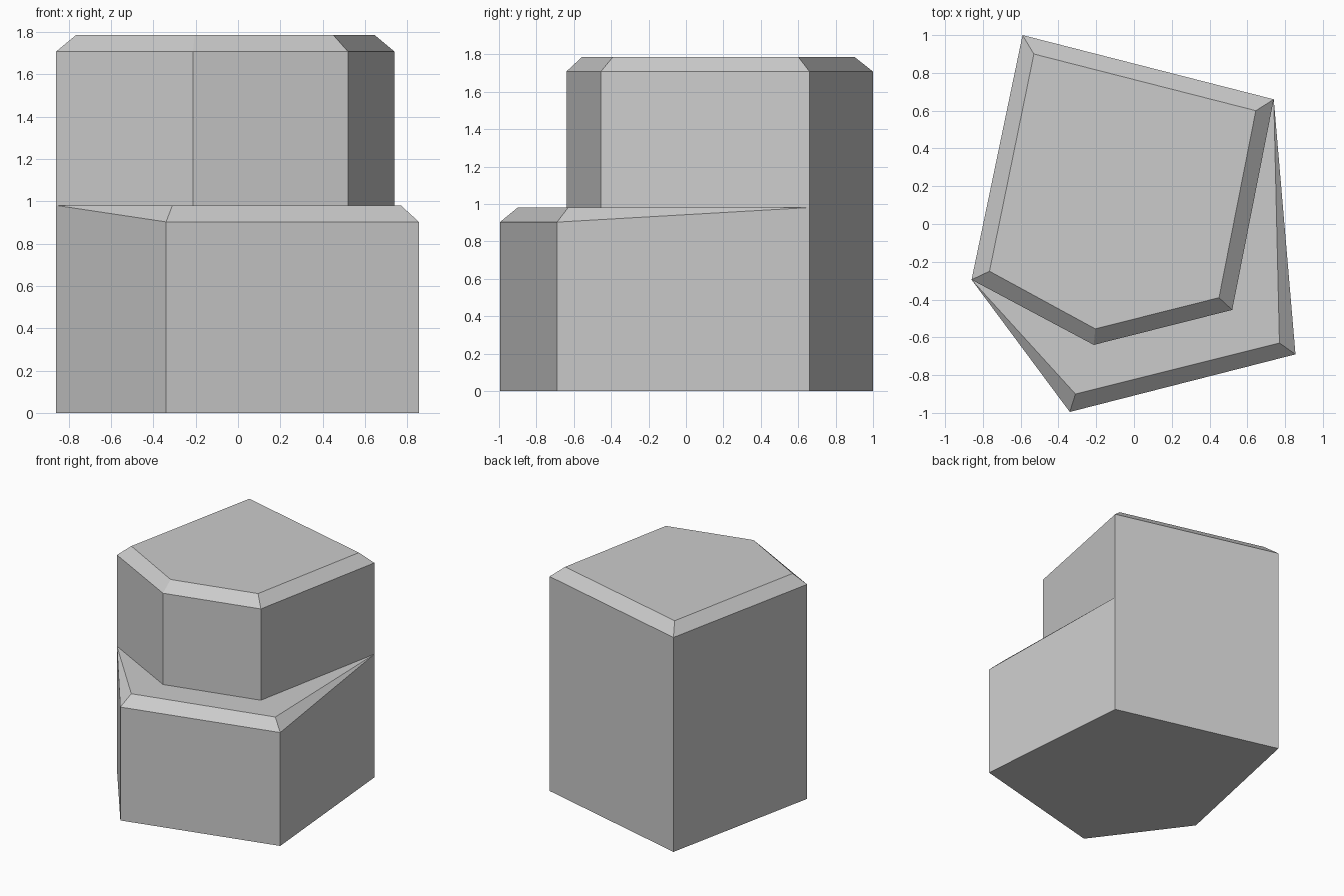
import bpy
import bmesh

cube = bpy.data.objects.get("Cube")
if cube:
    bpy.data.objects.remove(cube)

GROUND, LEDGE_EDGE, LEDGE, EAVE, ROOF = 0, 0.903, 0.981, 1.708, 1.787

# Plan outlines: west, front_right, front_left, east, back corners
west, east, back = (-0.86, -0.295), (0.74, 0.66), (-0.59, 1.0)
base_front = [(-0.34, -0.995), (0.855, -0.69)]
ledge_front = [(-0.31, -0.90), (0.77, -0.63)]
tower_front = [(-0.213, -0.64), (0.52, -0.455)]
roof_plan = [(-0.765, -0.25), (-0.205, -0.555), (0.45, -0.39),
             (0.645, 0.60), (-0.53, 0.90)]

bm = bmesh.new()


def points(plan, z):
    return [bm.verts.new((x, y, z)) for x, y in plan]


def bridge(lower, upper):
    """Join two closed rings of equal length with quads."""
    n = len(lower)
    for i in range(n):
        j = (i + 1) % n
        bm.faces.new((lower[i], lower[j], upper[j], upper[i]))


floor = points([west, *base_front, east, back], GROUND)
eave = points([west, *tower_front, east, back], EAVE)
roof = points(roof_plan, ROOF)
rim = points(base_front, LEDGE_EDGE)
ledge = points(ledge_front, LEDGE)
foot = points(tower_front, LEDGE)
w, e = points([west, east], LEDGE)

# Floor, roof and roof chamfer
bm.faces.new(floor[::-1])
bm.faces.new(roof)
bridge(eave, roof)

# Base walls below the ledge
base_top = [w, *rim, e]
for i in range(3):
    bm.faces.new((floor[i], floor[i + 1], base_top[i + 1], base_top[i]))

# Tapering ledge chamfer and the flat ledge
bm.faces.new((w, rim[0], ledge[0]))
bm.faces.new((rim[0], rim[1], ledge[1], ledge[0]))
bm.faces.new((rim[1], e, ledge[1]))
bm.faces.new((w, ledge[0], foot[0]))
bm.faces.new((ledge[0], ledge[1], foot[1], foot[0]))
bm.faces.new((ledge[1], e, foot[1]))

# Set-back tower walls above the ledge
tower_base = [w, *foot, e]
for i in range(3):
    bm.faces.new((tower_base[i], tower_base[i + 1], eave[i + 1], eave[i]))

# Full-height back walls
bm.faces.new((floor[3], floor[4], eave[4], eave[3], e))
bm.faces.new((floor[4], floor[0], w, eave[0], eave[4]))

bmesh.ops.recalc_face_normals(bm, faces=bm.faces[:])
mesh = bpy.data.meshes.new("stepped_block")
bm.to_mesh(mesh)
bm.free()

# Single grey material
grey = bpy.data.materials.new("light_grey")
grey.use_nodes = True
colour = (0.6, 0.6, 0.6, 1)
grey.diffuse_color = colour
grey.node_tree.nodes["Principled BSDF"].inputs["Base Color"].default_value = colour
mesh.materials.append(grey)

block = bpy.data.objects.new("stepped_block", mesh)
bpy.context.collection.objects.link(block)
